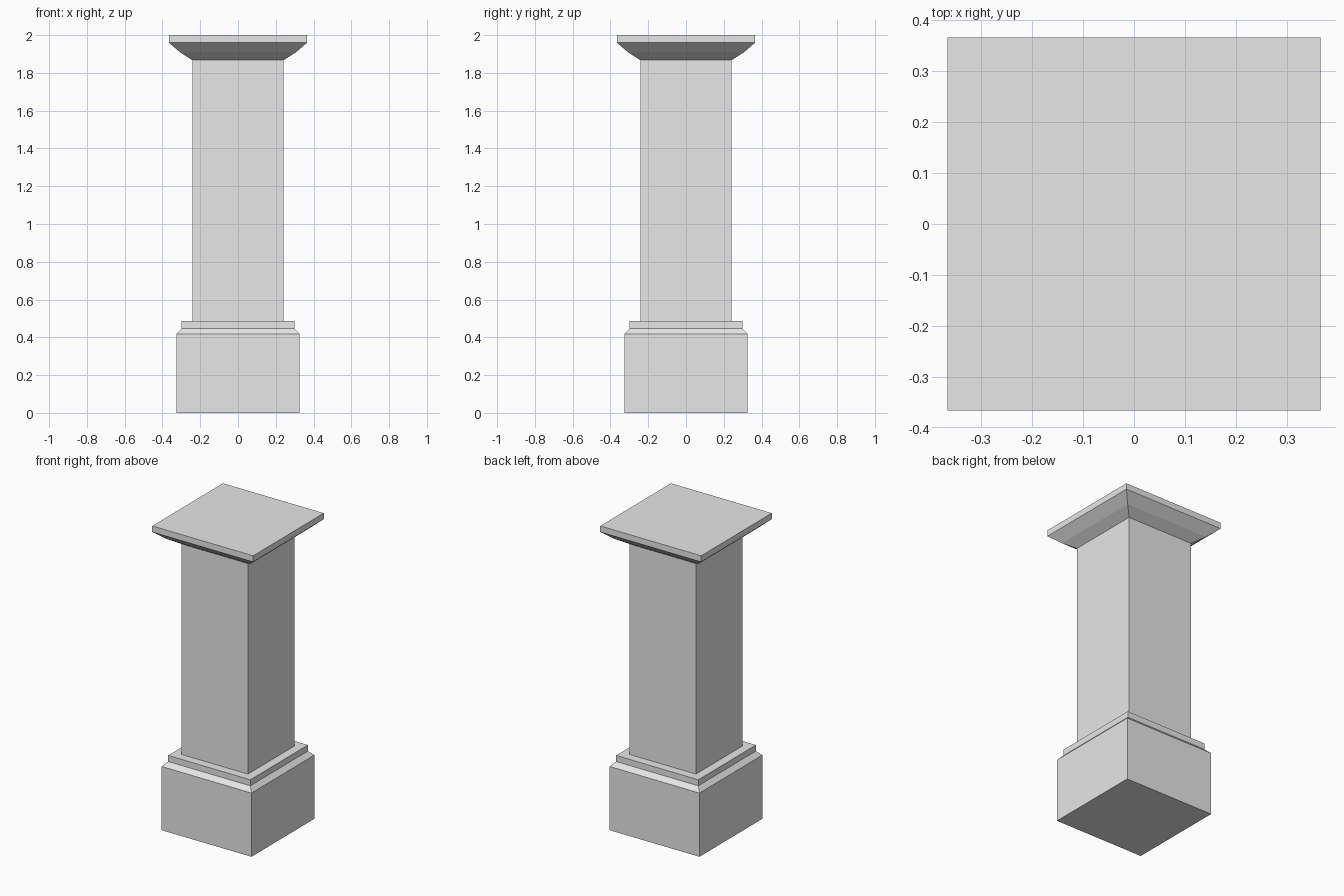
import bpy
import bmesh

cube = bpy.data.objects.get("Cube")
if cube:
    bpy.data.objects.remove(cube, do_unlink=True)

stone = bpy.data.materials.new("light_grey_stone")
stone.use_nodes = True
GREY = (0.8, 0.8, 0.8, 1)
stone.diffuse_color = GREY
stone.node_tree.nodes["Principled BSDF"].inputs["Base Color"].default_value = GREY


def square_stack(name, profile):
    """Join square rings given as (half width, height), closed at both ends."""
    bm = bmesh.new()
    rings = [[bm.verts.new((sx * r, sy * r, z))
              for sx, sy in ((-1, -1), (1, -1), (1, 1), (-1, 1))]
             for r, z in profile]
    for low, high in zip(rings, rings[1:]):
        for i in range(4):
            j = (i + 1) % 4
            bm.faces.new((low[i], low[j], high[j], high[i]))
    bm.faces.new(rings[0][::-1])
    bm.faces.new(rings[-1])
    mesh = bpy.data.meshes.new(name)
    bm.to_mesh(mesh)
    bm.free()
    mesh.materials.append(stone)
    obj = bpy.data.objects.new(name, mesh)
    bpy.context.collection.objects.link(obj)
    return obj


# Plinth with a sloped shoulder and a narrower collar
square_stack("plinth", [(0.326, 0), (0.326, 0.418), (0.298, 0.447), (0.298, 0.487)])

# Plain square shaft
square_stack("shaft", [(0.241, 0.487), (0.241, 1.867)])

# Flared moulding under a flat slab
square_stack("capital", [(0.241, 1.867), (0.304, 1.907), (0.366, 1.96), (0.366, 2)])
